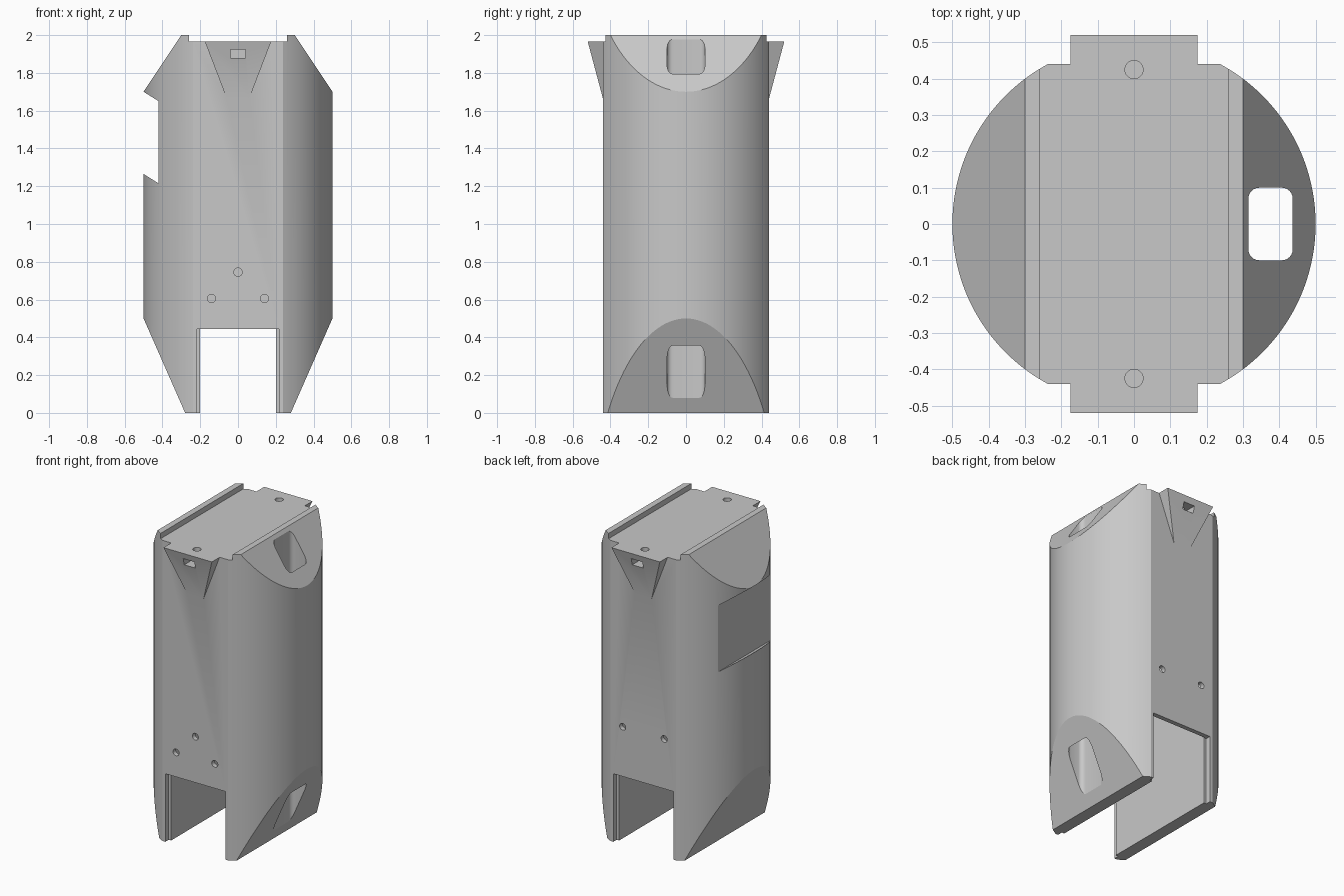
import bpy, bmesh, math
from mathutils import Vector

cube = bpy.data.objects.get("Cube")
if cube:
    bpy.data.objects.remove(cube, do_unlink=True)

grey = bpy.data.materials.new("plain grey")
grey.use_nodes = True
color = (0.58, 0.58, 0.58, 1)
grey.diffuse_color = color
grey.node_tree.nodes["Principled BSDF"].inputs["Base Color"].default_value = color


def prism(name, points, axis, low, high):
    """Extrude a flat outline along an axis; outline uses the other two axes in order."""
    def place(p, d):
        co = list(p)
        co.insert("xyz".index(axis), d)
        return Vector(co)
    bm = bmesh.new()
    bottom = [bm.verts.new(place(p, low)) for p in points]
    top = [bm.verts.new(place(p, high)) for p in points]
    bm.faces.new(bottom)
    bm.faces.new(top)
    for i in range(len(points)):
        bm.faces.new((bottom[i - 1], bottom[i], top[i], top[i - 1]))
    bmesh.ops.recalc_face_normals(bm, faces=bm.faces)
    mesh = bpy.data.meshes.new(name)
    bm.to_mesh(mesh)
    bm.free()
    mesh.materials.append(grey)
    ob = bpy.data.objects.new(name, mesh)
    bpy.context.collection.objects.link(ob)
    return ob


def rect(u0, u1, v0, v1):
    return [(u0, v0), (u1, v0), (u1, v1), (u0, v1)]


def circle(u, v, r, n=32):
    return [(u + r * math.cos(math.tau * i / n), v + r * math.sin(math.tau * i / n)) for i in range(n)]


def rounded(u0, u1, v0, v1, r, n=6):
    pts = []
    corners = [(u1 - r, v1 - r), (u0 + r, v1 - r), (u0 + r, v0 + r), (u1 - r, v0 + r)]
    for k, (u, v) in enumerate(corners):
        for i in range(n + 1):
            a = (k + i / n) * math.pi / 2
            pts.append((u + r * math.cos(a), v + r * math.sin(a)))
    return pts


def combine(target, other, mode):
    mod = target.modifiers.new(mode, "BOOLEAN")
    mod.operation, mod.solver, mod.object = mode, "EXACT", other
    bpy.context.view_layer.update()
    bpy.context.view_layer.objects.active = target
    bpy.ops.object.modifier_apply(modifier=mod.name)
    bpy.data.objects.remove(other, do_unlink=True)


# Round column flattened front and back
R, FLAT, DECK = 0.5, 0.44, 1.965
a0 = math.asin(FLAT / R)
arc = [a0 * (2 * i / 48 - 1) for i in range(49)]
outline = [(R * math.cos(a), R * math.sin(a)) for a in arc]
outline += [(-x, -y) for x, y in outline]
housing = prism("housing", outline, "z", 0, 2)

# Sloped shoulders and feet
for s in (-1, 1):
    shoulder = [(s * 0.3, 2), (s * 0.52, 1.67), (s * 0.6, 1.67), (s * 0.6, 2.1), (s * 0.2333, 2.1)]
    foot = [(s * 0.28, 0), (s * 0.52, 0.5455), (s * 0.6, 0.5455), (s * 0.6, -0.1), (s * 0.236, -0.1)]
    for cutter in (shoulder, foot):
        combine(housing, prism("slope", cutter, "y", -0.6, 0.6), "DIFFERENCE")

# Sunken deck and side notch
combine(housing, prism("deck", rect(-0.26, 0.26, DECK, 2.1), "y", -0.6, 0.6), "DIFFERENCE")
notch = [(-0.42, 1.215), (-0.42, 1.65), (-0.58, 1.75), (-0.58, 1.315)]
combine(housing, prism("notch", notch, "y", -0.6, 0.6), "DIFFERENCE")

# Wedge tabs on front and back
for s in (-1, 1):
    trapezoid = [(-0.06, 1.665), (0.06, 1.665), (0.175, DECK), (-0.175, DECK)]
    tab = prism("tab", trapezoid, "y", s * 0.425, s * 0.56)
    slope = [(s * FLAT, 1.665), (s * 0.52, DECK), (s * 0.5467, 2.065), (s * 0.6, 2.065),
             (s * 0.6, 1.6), (s * 0.4227, 1.6)]
    combine(tab, prism("tab_slope", slope, "x", -0.3, 0.3), "DIFFERENCE")
    combine(housing, tab, "UNION")

# Inner cavity and the lower doorway through both walls
combine(housing, prism("cavity", rect(-0.2, 0.2, -0.41, 0.41), "z", -0.1, 1.8), "DIFFERENCE")
for s in (-1, 1):
    combine(housing, prism("doorway", rect(-0.218, 0.218, -0.1, 0.445), "y", s * 0.405, s * 0.6), "DIFFERENCE")

# Vertical side shaft
combine(housing, prism("shaft", rounded(0.315, 0.437, -0.1, 0.1, 0.03), "z", -0.1, 2.1), "DIFFERENCE")

# Tab windows with pin holes above them
for s in (-1, 1):
    combine(housing, prism("tab_window", rect(-0.04, 0.04, 1.88, 1.925), "y", s * 0.4, s * 0.6), "DIFFERENCE")
    combine(housing, prism("pin_hole", circle(0, s * 0.425, 0.025), "z", 1.9, 2.1), "DIFFERENCE")

# Screw holes: three in front, two in back
for x, z, s in [(0, 0.745, -1), (-0.14, 0.605, -1), (0.14, 0.605, -1), (-0.15, 0.77, 1), (0.15, 0.77, 1)]:
    combine(housing, prism("screw_hole", circle(x, z, 0.022), "y", s * 0.38, s * 0.5), "DIFFERENCE")

bpy.ops.object.select_all(action="DESELECT")
housing.select_set(True)
bpy.context.view_layer.objects.active = housing
bpy.ops.object.shade_smooth_by_angle(angle=math.radians(20))
